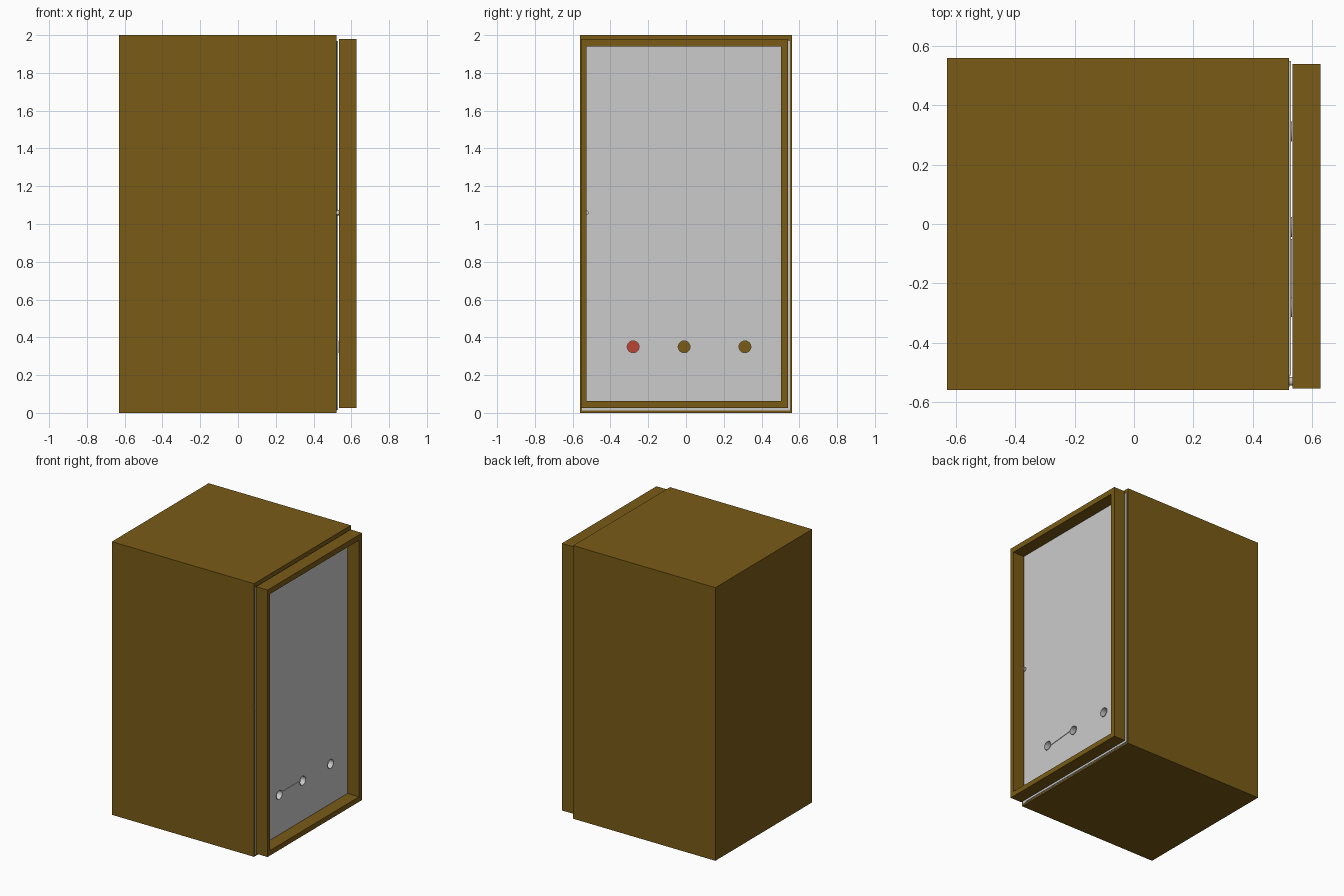
import bpy, bmesh, math
from mathutils import Matrix, Vector

if "Cube" in bpy.data.objects:
    bpy.data.objects.remove(bpy.data.objects["Cube"])


def material(name, color):
    m = bpy.data.materials.new(name)
    m.diffuse_color = color
    m.use_nodes = True
    m.node_tree.nodes["Principled BSDF"].inputs["Base Color"].default_value = m.diffuse_color
    return m


brown = material("brown", (0.19, 0.105, 0.008, 1))
red = material("red", (0.5, 0.06, 0.035, 1))


def finish(bm, name, mat=None):
    bmesh.ops.recalc_face_normals(bm, faces=bm.faces)
    me = bpy.data.meshes.new(name)
    bm.to_mesh(me)
    bm.free()
    ob = bpy.data.objects.new(name, me)
    bpy.context.collection.objects.link(ob)
    if mat:
        me.materials.append(mat)
    return ob


def box(name, lo, hi, mat=None):
    lo, hi = Vector(lo), Vector(hi)
    bm = bmesh.new()
    bmesh.ops.create_cube(bm, size=1, matrix=Matrix.Translation((lo + hi) / 2)
                          @ Matrix.Diagonal((*(hi - lo), 1)))
    return finish(bm, name, mat)


def rod(name, y, z, x0, x1, r, mat=None, n=24):
    bm = bmesh.new()
    bmesh.ops.create_cone(bm, cap_ends=True, segments=n, radius1=r, radius2=r, depth=x1 - x0,
                          matrix=Matrix.Translation(((x0 + x1) / 2, y, z))
                          @ Matrix.Rotation(math.pi / 2, 4, 'Y'))
    return finish(bm, name, mat)


def cut(ob, cutter):
    m = ob.modifiers.new("cut", 'BOOLEAN')
    m.operation = 'DIFFERENCE'
    m.solver = 'EXACT'
    m.object = cutter
    cutter.hide_render = True
    cutter.hide_viewport = True


def ring(name, y, z, x0, x1, r_in, r_out, n=24):
    # square-section tube along x
    bm = bmesh.new()
    loops = []
    for x, r in ((x0, r_in), (x1, r_in), (x1, r_out), (x0, r_out)):
        loops.append([bm.verts.new((x, y + r * math.cos(2 * math.pi * i / n),
                                    z + r * math.sin(2 * math.pi * i / n))) for i in range(n)])
    for k in range(4):
        a, b = loops[k], loops[(k + 1) % 4]
        for i in range(n):
            j = (i + 1) % n
            bm.faces.new((a[i], a[j], b[j], b[i]))
    return finish(bm, name)


# cabinet and the two thin grey layers on its face
cabinet = box("cabinet", (-0.63, -0.56, 0), (0.522, 0.56, 2), brown)
backing = box("backing_sheet", (0.521, -0.55, 0.012), (0.524, 0.55, 1.97))
panel = box("front_panel", (0.523, -0.51, 0.015), (0.529, 0.55, 1.97))

# door frame standing just in front of the cabinet
X0, X1 = 0.535, 0.628
Y0, Y1, Z0, Z1 = -0.555, 0.54, 0.025, 1.98
y0, y1, z0, z1 = -0.527, 0.503, 0.062, 1.94
bm = bmesh.new()
loops = []
for x, a, b, c, d in ((X0, y0, y1, z0, z1), (X1, y0, y1, z0, z1),
                      (X1, Y0, Y1, Z0, Z1), (X0, Y0, Y1, Z0, Z1)):
    loops.append([bm.verts.new((x, *p)) for p in ((a, c), (b, c), (b, d), (a, d))])
for k in range(4):
    p, q = loops[k], loops[(k + 1) % 4]
    for i in range(4):
        j = (i + 1) % 4
        bm.faces.new((p[i], p[j], q[j], q[i]))
finish(bm, "door_frame", brown)

# three recessed sockets with grey walls and coloured bottoms
for i, (y, mat) in enumerate(((-0.28, red), (-0.01, brown), (0.312, brown))):
    cutter = rod(f"socket_cutter_{i}", y, 0.35, 0.43, 0.60, 0.0335)
    for ob in (cabinet, backing, panel):
        cut(ob, cutter)
    tube = ring(f"socket_wall_{i}", y, 0.35, 0.43, 0.533, 0.0315, 0.034)
    for p in tube.data.polygons:
        p.use_smooth = abs(p.normal.x) < 0.5
    rod(f"socket_bottom_{i}", y, 0.35, 0.43, 0.435, 0.033, mat)

# tapered lever between the first two sockets
bm = bmesh.new()
prof = [(-0.248, 0.338), (-0.17, 0.345), (-0.05, 0.356), (-0.05, 0.361), (-0.248, 0.362)]
f = bm.faces.new([bm.verts.new((0.527, *p)) for p in prof])
ext = bmesh.ops.extrude_face_region(bm, geom=[f])
bmesh.ops.translate(bm, vec=(0.006, 0, 0),
                    verts=[v for v in ext["geom"] if isinstance(v, bmesh.types.BMVert)])
finish(bm, "lever")

# small round latch at the free edge
rod("latch", -0.53, 1.06, 0.522, 0.54, 0.014)
